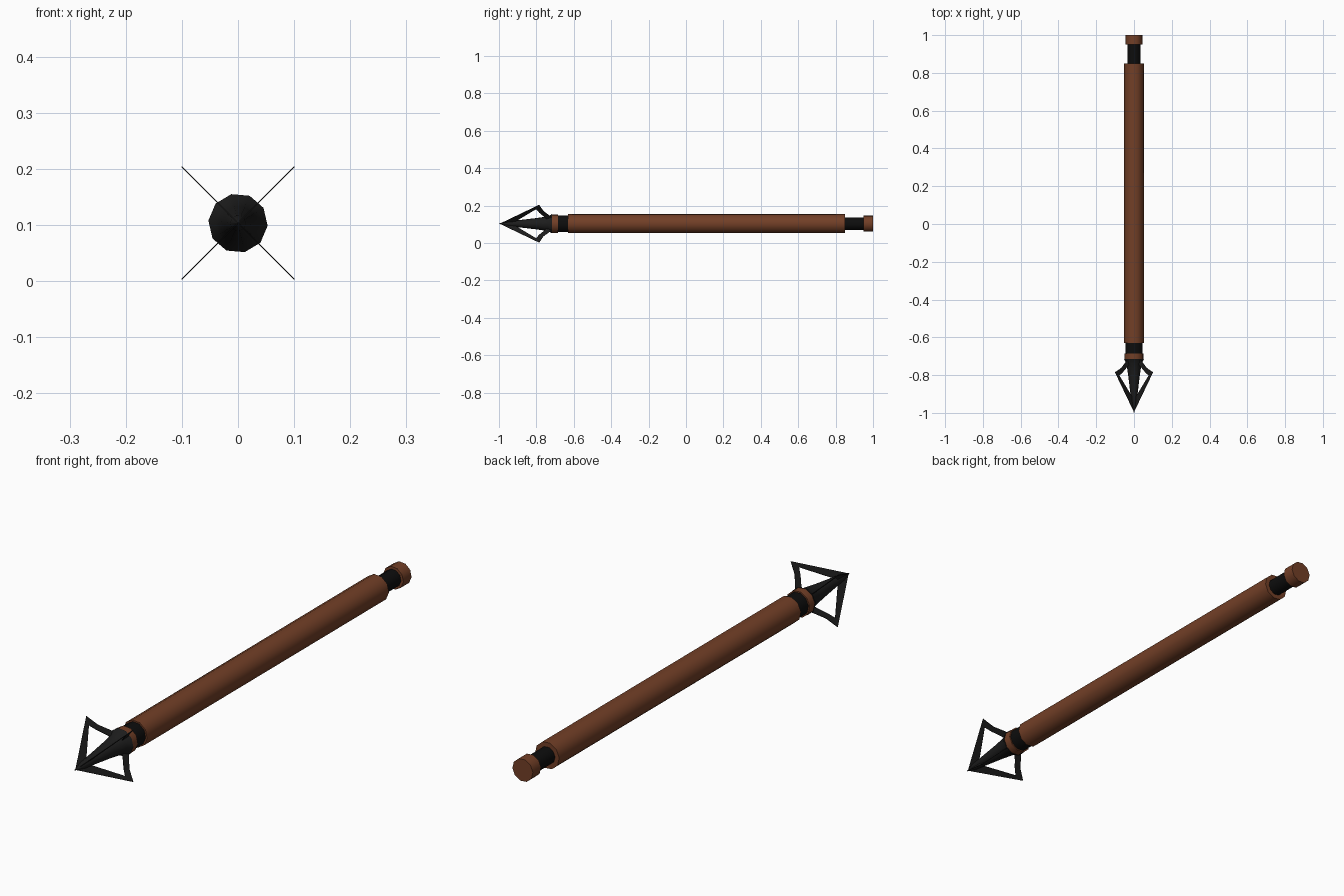
import bpy, math
from mathutils import Vector

if "Cube" in bpy.data.objects:
    bpy.data.objects.remove(bpy.data.objects["Cube"])

CZ = 0.103          # height of the long axis
SIDES = 10
OFFSET = math.radians(-5)


def material(name, rgb):
    m = bpy.data.materials.new(name)
    m.diffuse_color = (*rgb, 1)
    m.use_nodes = True
    m.node_tree.nodes["Principled BSDF"].inputs["Base Color"].default_value = m.diffuse_color
    return m


WOOD = material("wood", (0.17, 0.05, 0.02))
BLACK = material("black_wrap", (0.004, 0.004, 0.004))
STEEL = material("dark_steel", (0.012, 0.012, 0.012))


def add_object(name, verts, faces, mat):
    mesh = bpy.data.meshes.new(name)
    mesh.from_pydata(verts, [], faces)
    mesh.materials.append(mat)
    obj = bpy.data.objects.new(name, mesh)
    bpy.context.collection.objects.link(obj)
    return obj


def lathe(name, profile, mat):
    """Turn (y, radius) pairs about the long axis, with both ends capped."""
    verts, faces = [], []
    for y, r in profile:
        for i in range(SIDES):
            a = OFFSET + math.tau * i / SIDES
            verts.append((r * math.cos(a), y, CZ + r * math.sin(a)))
    for k in range(len(profile) - 1):
        for i in range(SIDES):
            j = (i + 1) % SIDES
            a, b = k * SIDES, (k + 1) * SIDES
            faces.append((a + i, a + j, b + j, b + i)[::-1])
    faces.append(tuple(range(SIDES)))
    last = (len(profile) - 1) * SIDES
    faces.append(tuple(reversed(range(last, last + SIDES))))
    obj = add_object(name, verts, faces, mat)
    bpy.ops.object.select_all(action='DESELECT')
    obj.select_set(True)
    bpy.context.view_layer.objects.active = obj
    bpy.ops.object.shade_smooth_by_angle(angle=math.radians(40))
    return obj


# Shaft, wraps, collar and nock
lathe("shaft", [(-0.63, 0.052), (0.85, 0.052)], WOOD)
lathe("front_wrap", [(-0.69, 0.046), (-0.625, 0.046)], BLACK)
lathe("collar", [(-0.716, 0.051), (-0.685, 0.051)], WOOD)
lathe("rear_wrap", [(0.845, 0.034), (0.955, 0.034)], BLACK)
lathe("nock", [(0.95, 0.044), (1.0, 0.044)], WOOD)

# Arrowhead core
lathe("head_core", [(-1.0, 0.001), (-0.95, 0.014), (-0.90, 0.019), (-0.80, 0.031),
                    (-0.74, 0.040), (-0.716, 0.053)], STEEL)

# Four open blades: a strip between an outer and an inner outline (y, radius)
outer = [(-0.995, 0.0), (-0.785, 0.142), (-0.762, 0.095), (-0.738, 0.070), (-0.714, 0.045)]
inner = [(-0.92, 0.010), (-0.802, 0.110), (-0.784, 0.083), (-0.760, 0.055), (-0.742, 0.030)]
n = len(outer)
for b in range(4):
    a = math.radians(45 + 90 * b)
    d = Vector((math.cos(a), 0, math.sin(a)))
    verts = [Vector((0, y, CZ)) + d * r for y, r in outer + inner]
    faces = [(i, i + 1, n + i + 1, n + i) for i in range(n - 1)]
    blade = add_object(f"blade_{b + 1}", verts, faces, STEEL)
    mod = blade.modifiers.new("thickness", 'SOLIDIFY')
    mod.thickness = 0.002
    mod.offset = 0
